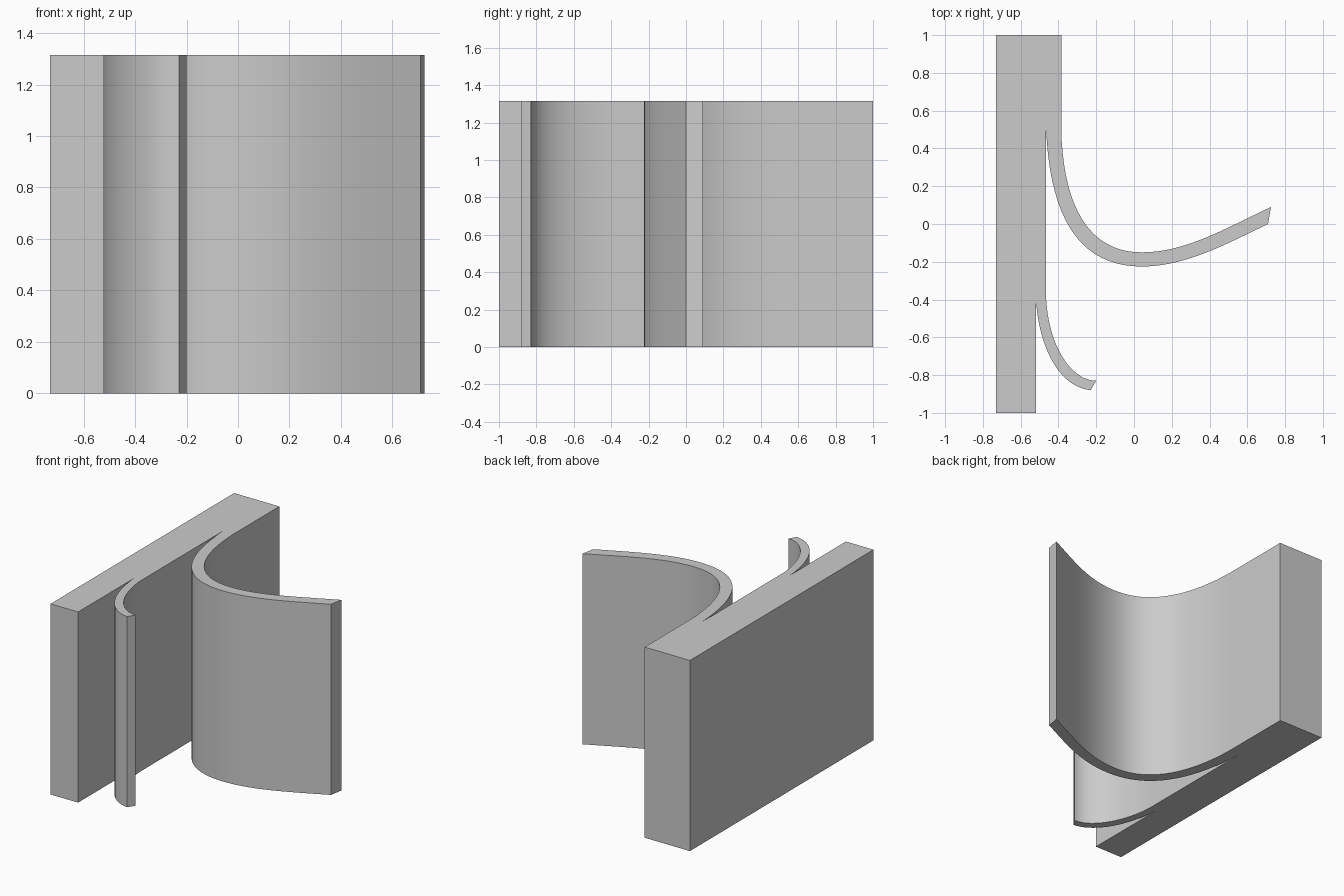
import bpy
import bmesh
from math import radians
from mathutils import Vector
from mathutils.geometry import interpolate_bezier

if "Cube" in bpy.data.objects:
    bpy.data.objects.remove(bpy.data.objects["Cube"])

HEIGHT = 1.315
STEPS = 20

# Plain grey finish
grey = bpy.data.materials.new("plain_grey")
grey.use_nodes = True
colour = (0.6, 0.6, 0.6, 1)
grey.diffuse_color = colour
grey.node_tree.nodes["Principled BSDF"].inputs["Base Color"].default_value = colour


def curve(*points):
    """Sample a cubic curve through start, two handles and end."""
    return interpolate_bezier(*[Vector((x, y, 0)) for x, y in points], STEPS)


def line(*points):
    return [Vector((x, y, 0)) for x, y in points]


# Plan outline: stepped wall, small hook, then large sweeping wing
outline = line((-0.73, 1), (-0.73, -1), (-0.52, -1))
outline += curve((-0.52, -0.39), (-0.505, -0.65), (-0.40, -0.86), (-0.23, -0.88))
outline += curve((-0.20, -0.83), (-0.33, -0.83), (-0.45, -0.65), (-0.465, -0.40))
outline += curve((-0.465, 0.5), (-0.445, 0.02), (-0.28, -0.225), (0.04, -0.225))
outline += curve((0.04, -0.225), (0.27, -0.225), (0.48, -0.11), (0.71, 0))[1:]
outline += curve((0.725, 0.09), (0.47, -0.03), (0.27, -0.15), (0.04, -0.15))
outline += curve((0.04, -0.15), (-0.23, -0.15), (-0.375, 0.08), (-0.385, 0.5))[1:]
outline += line((-0.385, 1))

# Extrude the outline to full height
bm = bmesh.new()
base = bm.faces.new([bm.verts.new(p) for p in outline])
top = bmesh.ops.extrude_face_region(bm, geom=[base], use_keep_orig=True)
top_verts = [g for g in top["geom"] if isinstance(g, bmesh.types.BMVert)]
bmesh.ops.translate(bm, verts=top_verts, vec=(0, 0, HEIGHT))
bmesh.ops.recalc_face_normals(bm, faces=bm.faces)

mesh = bpy.data.meshes.new("wall_with_hooks")
bm.to_mesh(mesh)
bm.free()
mesh.materials.append(grey)
wall = bpy.data.objects.new("wall_with_hooks", mesh)
bpy.context.collection.objects.link(wall)

# Smooth the sweeps, keep the corners sharp
bpy.ops.object.select_all(action="DESELECT")
wall.select_set(True)
bpy.context.view_layer.objects.active = wall
bpy.ops.object.shade_smooth_by_angle(angle=radians(30))
